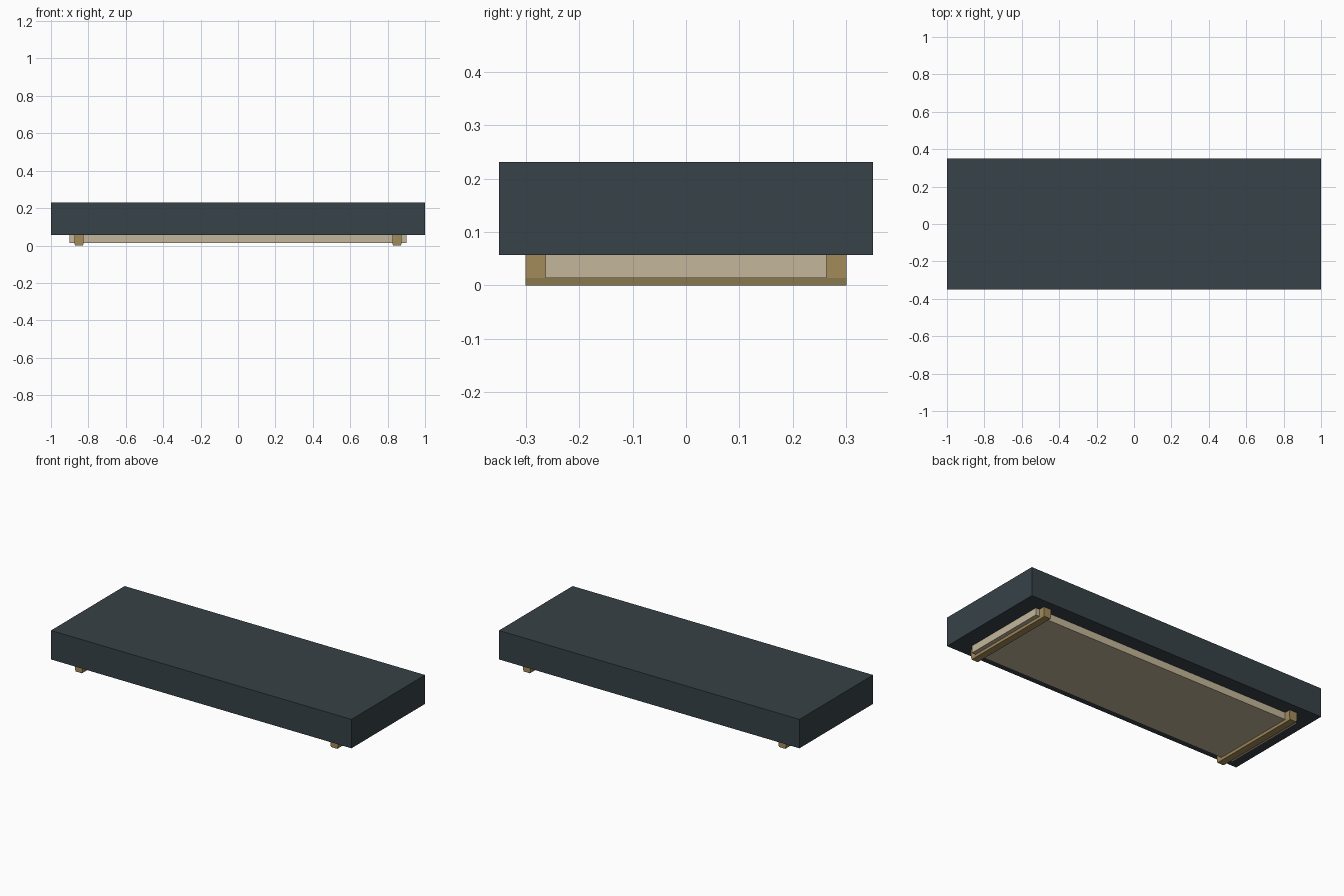
import bpy
import bmesh

if "Cube" in bpy.data.objects:
    bpy.data.objects.remove(bpy.data.objects["Cube"])


def material(name, rgb):
    m = bpy.data.materials.new(name)
    m.diffuse_color = (*rgb, 1)
    m.use_nodes = True
    m.node_tree.nodes["Principled BSDF"].inputs["Base Color"].default_value = m.diffuse_color
    return m


slate = material("dark_slate", (0.038, 0.054, 0.063))
cream = material("pale_tan", (0.55, 0.47, 0.32))
brass = material("ochre", (0.36, 0.26, 0.105))


def finish(name, bm, mat):
    bmesh.ops.recalc_face_normals(bm, faces=bm.faces)
    mesh = bpy.data.meshes.new(name)
    bm.to_mesh(mesh)
    bm.free()
    mesh.materials.append(mat)
    ob = bpy.data.objects.new(name, mesh)
    bpy.context.collection.objects.link(ob)
    return ob


def box(name, hx, hy, z0, z1, mat):
    bm = bmesh.new()
    bmesh.ops.create_cube(bm, size=1)
    for v in bm.verts:
        v.co.x *= 2 * hx
        v.co.y *= 2 * hy
        v.co.z = z0 if v.co.z < 0 else z1
    return finish(name, bm, mat)


def bracket(name, x):
    """U-shaped strap under the tray, slightly narrower along its underside."""
    w, taper = 0.025, 0.004
    outline = [(-0.30, 0), (0.30, 0), (0.30, 0.014), (0.30, 0.057), (0.263, 0.057),
               (0.263, 0.014), (-0.263, 0.014), (-0.263, 0.057), (-0.30, 0.057), (-0.30, 0.014)]
    bm = bmesh.new()
    sides = []
    for s in (-1, 1):
        ring = [bm.verts.new((x + s * (w - (taper if z == 0 else 0)), y, z)) for y, z in outline]
        # side split into a base strip and two posts
        for ids in ((0, 1, 2, 5, 6, 9), (2, 3, 4, 5), (6, 7, 8, 9)):
            bm.faces.new([ring[i] for i in ids])
        sides.append(ring)
    a, b = sides
    for i in range(len(outline)):
        j = (i + 1) % len(outline)
        bm.faces.new((a[i], a[j], b[j], b[i]))
    return finish(name, bm, brass)


# Main slab
box("top_slab", 1.0, 0.35, 0.057, 0.231, slate)
# Shallow tray hung below it
box("under_tray", 0.90, 0.263, 0.014, 0.057, cream)
# Two straps holding the tray
for side, x in (("left", -0.85), ("right", 0.85)):
    bracket(side + "_bracket", x)
